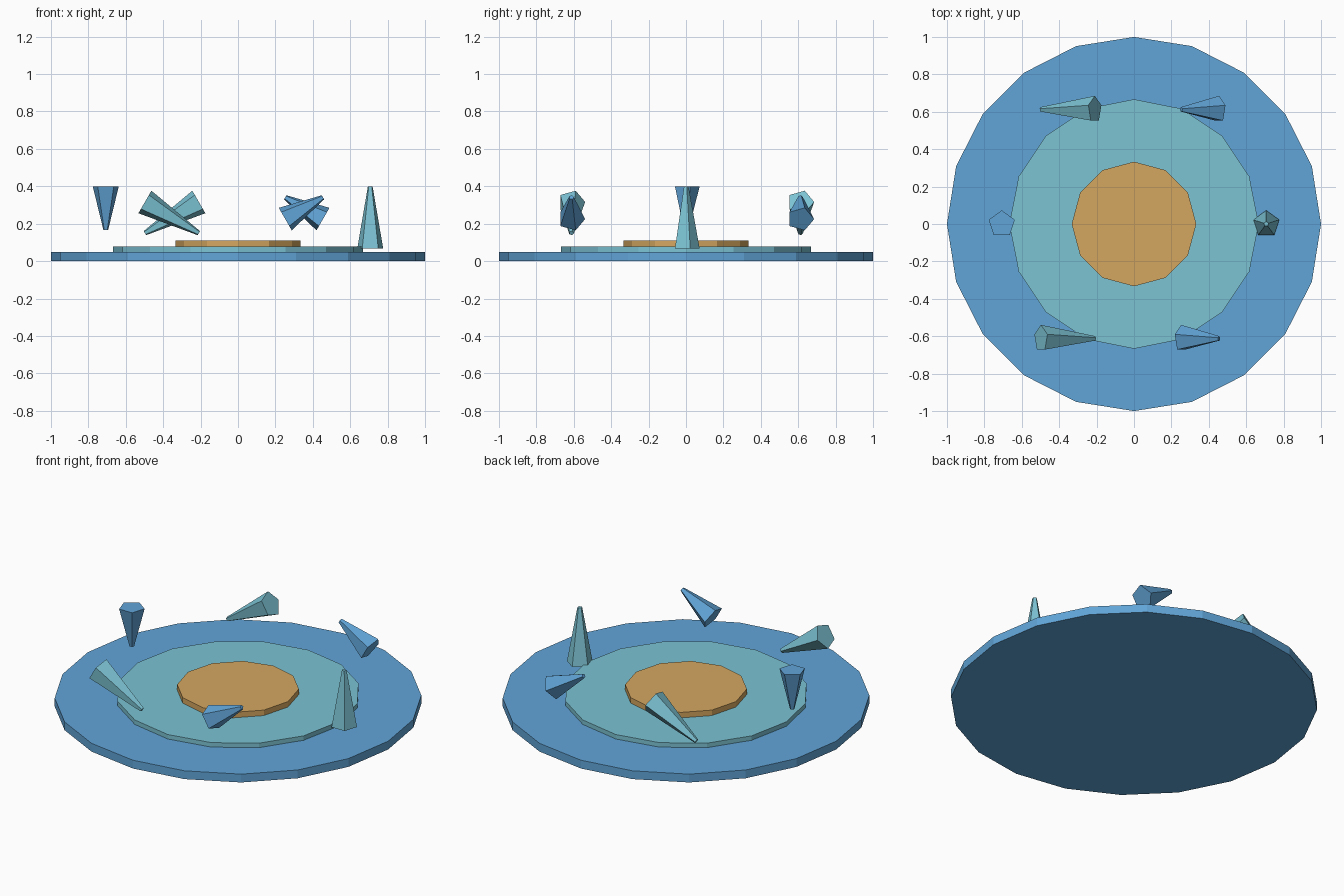
import bpy
from math import cos, sin, radians

default = bpy.data.objects.get("Cube")
if default:
    bpy.data.objects.remove(default, do_unlink=True)


def make_material(name, rgb):
    """Flat material from 8-bit display colour, stored as linear values."""
    linear = [((c / 255 + 0.055) / 1.055) ** 2.4 for c in rgb] + [1.0]
    mat = bpy.data.materials.new(name)
    mat.use_nodes = True
    mat.diffuse_color = linear
    mat.node_tree.nodes["Principled BSDF"].inputs["Base Color"].default_value = linear
    return mat


blue = make_material("blue", (97, 165, 216))
teal = make_material("teal", (124, 195, 212))
amber = make_material("amber", (213, 167, 96))


def tapered(name, mat, sides, bottom, top, height, location, tilt=0.0):
    """Flat-shaded prism or frustum, centred on its location."""
    bpy.ops.mesh.primitive_cone_add(
        vertices=sides, radius1=bottom, radius2=top, depth=height,
        location=location, rotation=(0, tilt, 0))
    obj = bpy.context.object
    obj.name = name
    obj.data.materials.append(mat)
    return obj


# Three stacked discs: (name, material, sides, radius, underside, upper face)
discs = [
    ("base_disc", blue, 20, 1.0, 0.0, 0.05),
    ("middle_disc", teal, 16, 0.667, 0.04, 0.077),
    ("centre_disc", amber, 12, 0.333, 0.07, 0.11),
]
for name, mat, sides, radius, low, high in discs:
    tapered(name, mat, sides, radius, radius, high - low, (0, 0, (low + high) / 2))

# Ring of floating crystals, alternately long and short, each tilted further round
ring_radius = 0.707
for i in range(6):
    angle = radians(60 * i)
    if i % 2 == 0:
        kind, mat, length, height = "long", teal, 0.333, 0.233
    else:
        kind, mat, length, height = "short", blue, 0.233, 0.283
    tapered(f"{kind}_crystal_{i + 1}", mat, 5, 0.073, 0.0133, length,
            (ring_radius * cos(angle), ring_radius * sin(angle), height), -angle)
